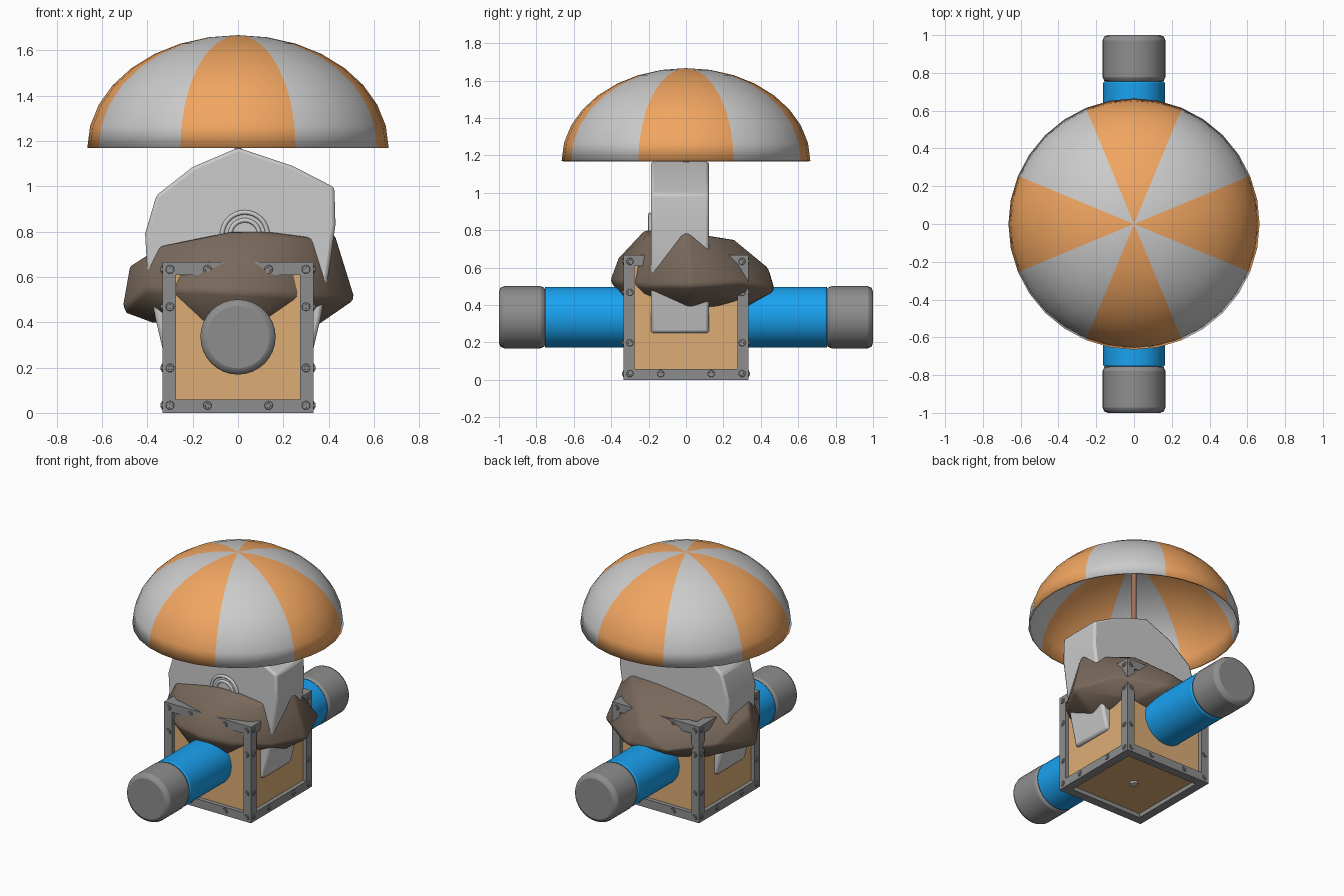
import bpy, bmesh, math
from mathutils import Vector, Matrix

if "Cube" in bpy.data.objects:
    bpy.data.objects.remove(bpy.data.objects["Cube"])


def material(name, rgb):
    m = bpy.data.materials.new(name)
    m.diffuse_color = (*rgb, 1)
    m.use_nodes = True
    m.node_tree.nodes["Principled BSDF"].inputs["Base Color"].default_value = m.diffuse_color
    return m


ORANGE = material("orange", (0.88, 0.38, 0.12))
WOOD = material("wood", (0.72, 0.42, 0.18))
BLUE = material("blue", (0.01, 0.36, 0.87))
BROWN = material("brown", (0.19, 0.14, 0.105))
POLE = material("pole_brown", (0.35, 0.16, 0.10))
LIGHT = material("light_grey", (0.55, 0.55, 0.55))
DARK = material("dark_grey", (0.27, 0.27, 0.27))


def finish(name, bm, *mats, angle=35, bevel=0, segments=2):
    me = bpy.data.meshes.new(name)
    bm.to_mesh(me)
    bm.free()
    ob = bpy.data.objects.new(name, me)
    bpy.context.collection.objects.link(ob)
    for m in mats:
        me.materials.append(m)
    if bevel:
        mod = ob.modifiers.new("bevel", 'BEVEL')
        mod.width, mod.segments, mod.limit_method = bevel, segments, 'ANGLE'
    bpy.ops.object.select_all(action='DESELECT')
    ob.select_set(True)
    bpy.context.view_layer.objects.active = ob
    bpy.ops.object.shade_smooth_by_angle(angle=math.radians(angle))
    return ob


def add_cone(bm, p, q, r1, r2=None, segs=32):
    """Cylinder or cone from point p to point q."""
    p, q = Vector(p), Vector(q)
    rot = (q - p).to_track_quat('Z', 'Y').to_matrix().to_4x4()
    bmesh.ops.create_cone(bm, cap_ends=True, segments=segs, radius1=r1,
                          radius2=r1 if r2 is None else r2, depth=(q - p).length,
                          matrix=Matrix.Translation((p + q) / 2) @ rot)


def cylinder(name, p, q, r, mat, bevel=0, segs=32):
    bm = bmesh.new()
    add_cone(bm, p, q, r, segs=segs)
    return finish(name, bm, mat, bevel=bevel)


H = 1 / 3  # half size of the crate

# Crate frame: cube with inset openings on all six sides
bm = bmesh.new()
bmesh.ops.create_cube(bm, size=2 * H, matrix=Matrix.Translation((0, 0, H)))
faces = bm.faces[:]
bmesh.ops.inset_individual(bm, faces=faces, thickness=0.083)
for f in faces:
    n = f.normal.copy()
    wall = bmesh.ops.extrude_discrete_faces(bm, faces=[f])["faces"][0]
    bmesh.ops.translate(bm, verts=wall.verts[:], vec=-0.03 * n)
    bm.faces.remove(wall)
finish("crate_frame", bm, DARK)

# Crate panels
bm = bmesh.new()
bmesh.ops.create_cube(bm, size=2 * H - 0.056, matrix=Matrix.Translation((0, 0, H)))
finish("crate_panels", bm, WOOD)

# Rivets on the four sides: collar plus smaller head
bm = bmesh.new()
c = (-0.3, -0.135, 0.135, 0.3)
spots = [(a, b) for a in c for b in c if max(abs(a), abs(b)) > 0.2]
for k in range(4):
    turn = Matrix.Rotation(k * math.pi / 2, 3, 'Z')
    for a, b in spots:
        for r, out in ((0.02, 0.004), (0.011, 0.008)):
            add_cone(bm, turn @ Vector((a, -H + 0.002, H + b)),
                     turn @ Vector((a, -H - out, H + b)), r, r * 0.85, 12)
finish("crate_rivets", bm, DARK)

# Side tubes with end caps
for side, s in (("front", -1), ("back", 1)):
    cylinder(side + "_tube", (0, s * 0.28, 0.335), (0, s * 0.755, 0.335), 0.163, BLUE, 0.008)
    cylinder(side + "_tube_cap", (0, s * 0.75, 0.335), (0, s, 0.335), 0.166, DARK, 0.028)

# Brown sack: rounded lump hulled from a few points
pts = [(0, -.405, .53), (.2, -.36, .52), (-.2, -.37, .54), (.4, -.2, .5), (.52, .02, .5),
       (.41, .3, .52), (.12, .475, .48), (-.16, .46, .5), (-.4, .24, .52),
       (-.515, -.04, .45), (-.42, -.22, .54), (-.05, -.22, .8), (.08, -.22, .8),
       (.31, -.22, .77), (.43, 0, .79), (-.34, -.2, .74), (-.48, -.02, .65),
       (.22, .26, .75), (-.2, .26, .7), (.05, .44, .6), (0, -.36, .65), (-.13, -.3, .38),
       (.08, -.3, .38), (.36, .02, .39), (.25, .32, .4), (-.28, .24, .4),
       (-.38, -.06, .4), (0, .3, .36)]
bm = bmesh.new()
for p in pts:
    bm.verts.new(p)
bmesh.ops.convex_hull(bm, input=bm.verts[:])
finish("sack", bm, BROWN, angle=80, bevel=0.02)

# Grey stone slab
outline = [(0, 1.17), (-.2, 1.085), (-.36, .96), (-.41, .79), (-.4, .62), (-.365, .42),
           (-.325, .25), (.325, .25), (.365, .42), (.4, .62), (.43, .83), (.425, .995), (.24, 1.09)]
bm = bmesh.new()
f = bm.faces.new([bm.verts.new((x, -0.187, z)) for x, z in outline])
ext = bmesh.ops.extrude_face_region(bm, geom=[f])["geom"]
bmesh.ops.translate(bm, verts=[v for v in ext if isinstance(v, bmesh.types.BMVert)], vec=(0, 0.31, 0))
bmesh.ops.recalc_face_normals(bm, faces=bm.faces[:])
finish("stone_slab", bm, LIGHT, bevel=0.015)

# Plain round boss on the slab face, with raised rims
cylinder("slab_disc", (0.03, -0.15, 0.785), (0.03, -0.192, 0.785), 0.1, LIGHT)
for name, r in (("slab_outer_rim", 0.1), ("slab_inner_rim", 0.065)):
    bpy.ops.mesh.primitive_torus_add(major_radius=r, minor_radius=0.01, major_segments=32,
                                     minor_segments=8, location=(0.03, -0.192, 0.785),
                                     rotation=(math.pi / 2, 0, 0))
    ob = bpy.context.object
    ob.name = name
    ob.data.materials.append(LIGHT)
    bpy.ops.object.shade_smooth()

# Canopy: striped half-ellipsoid shell, eight panels
N, R = 32, 8
bm = bmesh.new()
rings = []
for j in range(R):
    t = j / R * math.pi / 2
    rings.append([bm.verts.new((0.665 * math.cos(t) * math.cos(i * math.tau / N),
                                0.665 * math.cos(t) * math.sin(i * math.tau / N),
                                1.17 + 0.497 * math.sin(t))) for i in range(N)])
top = bm.verts.new((0, 0, 1.667))
for i in range(N):
    k = (i + 1) % N
    strip = [bm.faces.new((a[i], a[k], b[k], b[i])) for a, b in zip(rings, rings[1:])]
    strip.append(bm.faces.new((rings[-1][i], rings[-1][k], top)))
    for f in strip:
        f.material_index = round((i + 0.5) / N * 8) % 2
canopy = finish("canopy", bm, ORANGE, LIGHT, angle=40)
mod = canopy.modifiers.new("thickness", 'SOLIDIFY')
mod.thickness, mod.offset = 0.012, -1

# Pole and its end under the crate
cylinder("canopy_pole", (0, 0, 0.03), (0, 0, 1.66), 0.016, POLE, segs=16)
cylinder("pole_end", (0, 0, 0.015), (0, 0, 0.035), 0.026, LIGHT, segs=16)
